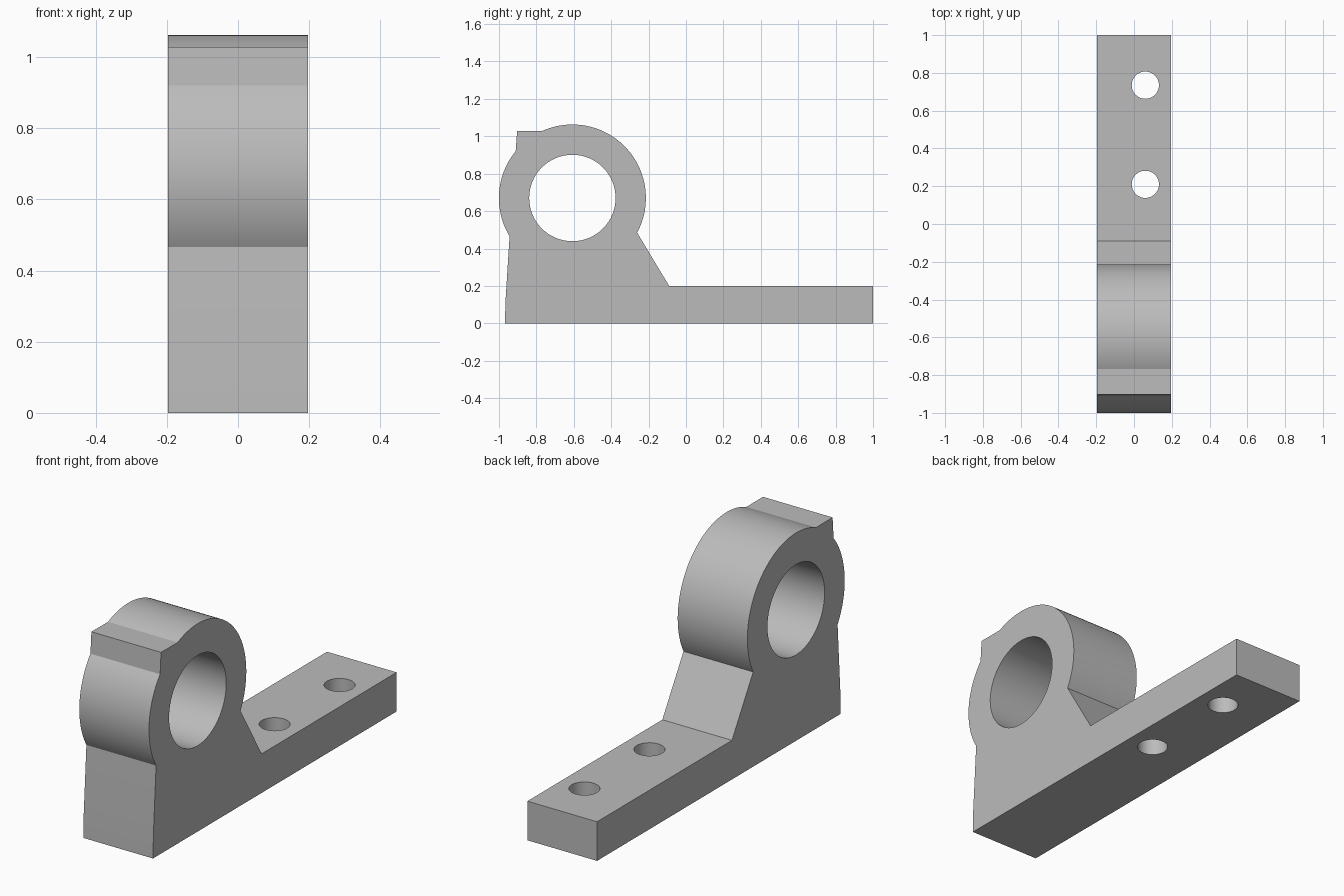
import bpy
import bmesh
from math import cos, sin, radians, pi
from mathutils import Matrix

cube = bpy.data.objects.get("Cube")
if cube:
    bpy.data.objects.remove(cube, do_unlink=True)

HALF_WIDTH = 0.197
RING_Y, RING_Z, RING_R, BORE_R = -0.6075, 0.67, 0.393, 0.231

# Single plain metal colour
metal = bpy.data.materials.new("plain grey metal")
metal.use_nodes = True
grey = (0.5, 0.5, 0.5, 1.0)
metal.diffuse_color = grey
metal.node_tree.nodes["Principled BSDF"].inputs["Base Color"].default_value = grey


def make_object(name, bm):
    bmesh.ops.recalc_face_normals(bm, faces=bm.faces)
    mesh = bpy.data.meshes.new(name)
    bm.to_mesh(mesh)
    bm.free()
    obj = bpy.data.objects.new(name, mesh)
    mesh.materials.append(metal)
    bpy.context.collection.objects.link(obj)
    return obj


def arc(start, end, steps):
    angles = [radians(start + (end - start) * i / steps) for i in range(steps + 1)]
    return [(RING_Y + RING_R * cos(a), RING_Z + RING_R * sin(a)) for a in angles]


def cutter(name, radius, depth, matrix):
    bm = bmesh.new()
    bmesh.ops.create_cone(bm, cap_ends=True, segments=64, radius1=radius,
                          radius2=radius, depth=depth, matrix=matrix)
    obj = make_object(name, bm)
    obj.hide_render = True
    obj.hide_viewport = True
    return obj


# Side profile: foot, slanted web, round housing and the square lug on its top
profile = [(-0.968, 0), (1, 0), (1, 0.2), (-0.09, 0.2)]
profile += arc(-28.2, 114.2, 48)
profile += [(-0.903, 1.029)]
profile += arc(140.5, 211.3, 24)
profile += [(-0.965, 0.12)]

bm = bmesh.new()
side = bm.faces.new([bm.verts.new((-HALF_WIDTH, y, z)) for y, z in profile])
wall = bmesh.ops.extrude_face_region(bm, geom=[side])["geom"]
bmesh.ops.translate(bm, vec=(2 * HALF_WIDTH, 0, 0),
                    verts=[v for v in wall if isinstance(v, bmesh.types.BMVert)])
bracket = make_object("bearing_bracket", bm)

# Bearing bore and the two bolt holes through the foot
cutters = [cutter("bore_cutter", BORE_R, 1,
                  Matrix.Translation((0, RING_Y, RING_Z)) @ Matrix.Rotation(pi / 2, 4, "Y"))]
for i, y in enumerate((0.21, 0.735)):
    cutters.append(cutter(f"bolt_hole_cutter_{i + 1}", 0.072, 0.6,
                          Matrix.Translation((0.06, y, 0.1))))
for obj in cutters:
    cut = bracket.modifiers.new(obj.name, "BOOLEAN")
    cut.operation = "DIFFERENCE"
    cut.solver = "EXACT"
    cut.object = obj

# Apply the cuts, then smooth the curved walls only
bpy.ops.object.select_all(action="DESELECT")
bracket.select_set(True)
bpy.context.view_layer.objects.active = bracket
for name in [m.name for m in bracket.modifiers]:
    bpy.ops.object.modifier_apply(modifier=name)
for obj in cutters:
    bpy.data.objects.remove(obj, do_unlink=True)
bpy.ops.object.shade_smooth_by_angle(angle=radians(20))
